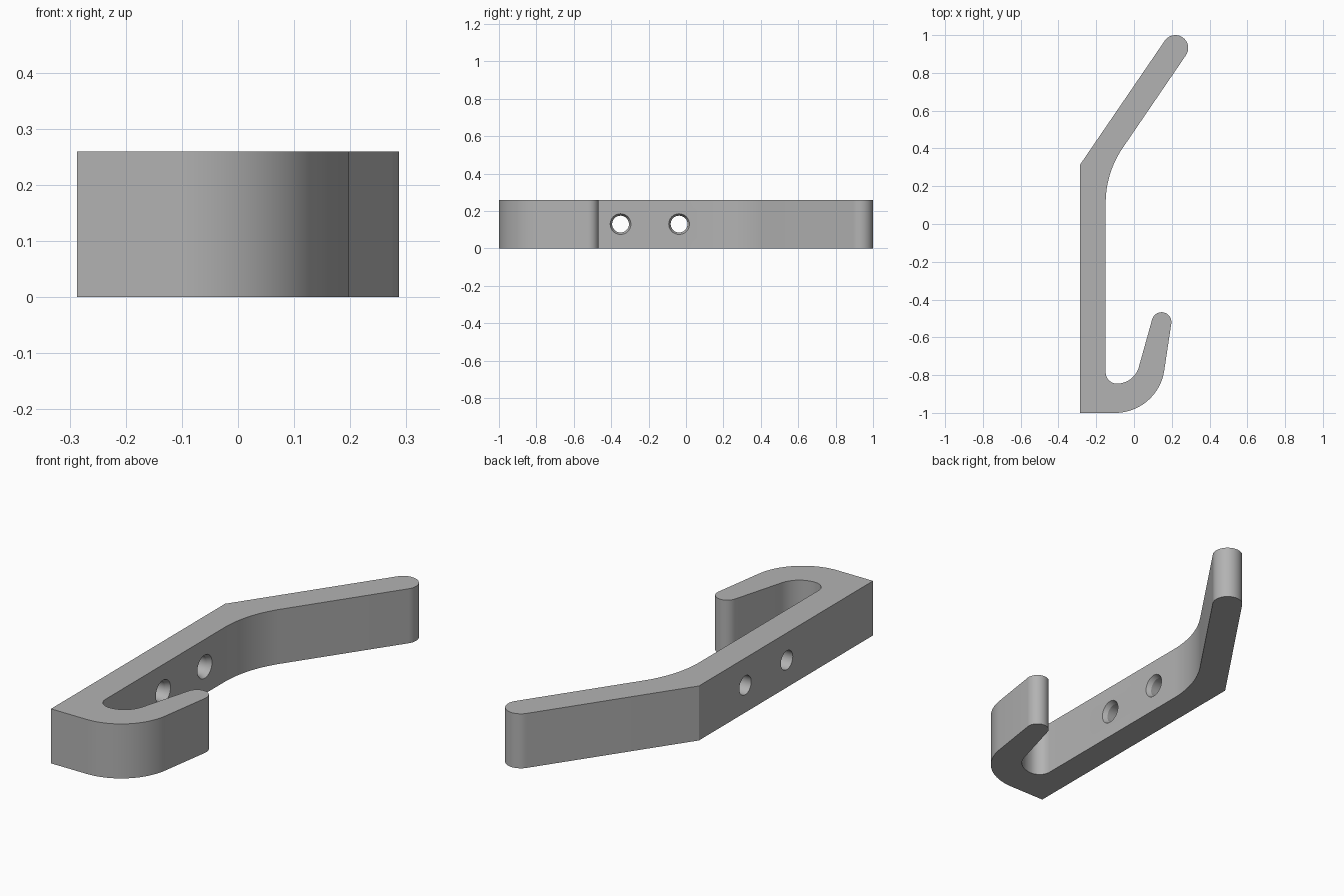
import bpy, bmesh
from math import radians, cos, sin, tau

cube = bpy.data.objects.get("Cube")
if cube:
    bpy.data.objects.remove(cube, do_unlink=True)

HEIGHT = 0.26
BACK = -0.287

metal = bpy.data.materials.new("satin grey")
metal.use_nodes = True
grey = (0.45, 0.45, 0.45, 1)
metal.diffuse_color = grey
metal.node_tree.nodes["Principled BSDF"].inputs["Base Color"].default_value = grey


def arc(cx, cy, r, start, end, steps=20):
    """Points along an arc, angles in degrees."""
    angles = [radians(start + (end - start) * i / steps) for i in range(steps + 1)]
    return [(cx + r * cos(a), cy + r * sin(a)) for a in angles]


def add_object(name, bm):
    bmesh.ops.remove_doubles(bm, verts=bm.verts, dist=0.0001)
    bmesh.ops.recalc_face_normals(bm, faces=bm.faces)
    mesh = bpy.data.meshes.new(name)
    bm.to_mesh(mesh)
    bm.free()
    mesh.materials.append(metal)
    obj = bpy.data.objects.new(name, mesh)
    bpy.context.collection.objects.link(obj)
    return obj


# Hook outline: back corner, lower hook, inner bend, upper arm
outline = [(BACK, -1)]
outline += arc(-0.10, -0.737, 0.263, -90, -8.6)        # hook outside
outline += arc(0.146, -0.519, 0.052, -8.6, 165.3)      # hook tip
outline += arc(-0.09, -0.725, 0.12, -14.7, -90)        # hook inside
outline += arc(-0.09, -0.785, 0.06, -90, -180, 12)     # inside corner
outline += arc(0.37, 0.11, 0.52, 180, 145.7)           # bend to the arm
outline += arc(0.219, 0.932, 0.068, -34.3, 145.7)      # arm tip
outline += [(BACK, 0.312)]

bm = bmesh.new()
base = bm.faces.new([bm.verts.new((x, y, 0)) for x, y in outline])
top = bmesh.ops.extrude_face_region(bm, geom=[base], use_keep_orig=True)
bmesh.ops.translate(bm, vec=(0, 0, HEIGHT),
                    verts=[g for g in top["geom"] if isinstance(g, bmesh.types.BMVert)])
hook = add_object("coat_hook", bm)


# Countersunk screw holes, cut along x
def screw_cutter(y):
    bm = bmesh.new()
    n = 32
    rings = []
    for x, r in [(-0.4, 0.045), (-0.172, 0.045), (-0.149, 0.056), (-0.05, 0.056)]:
        rings.append([bm.verts.new((x, y + r * cos(tau * i / n),
                                    HEIGHT / 2 + r * sin(tau * i / n))) for i in range(n)])
    for a, b in zip(rings, rings[1:]):
        for i in range(n):
            j = (i + 1) % n
            bm.faces.new((a[i], a[j], b[j], b[i]))
    bm.faces.new(rings[0])
    bm.faces.new(rings[-1])
    cutter = add_object("screw_hole_cutter", bm)
    cutter.hide_render = True
    return cutter


bpy.context.view_layer.objects.active = hook
hook.select_set(True)
for y in (-0.35, -0.037):
    cutter = screw_cutter(y)
    mod = hook.modifiers.new("screw hole", "BOOLEAN")
    mod.operation = "DIFFERENCE"
    mod.solver = "EXACT"
    mod.object = cutter
    bpy.ops.object.modifier_apply(modifier=mod.name)
    bpy.data.objects.remove(cutter, do_unlink=True)

bpy.ops.object.shade_smooth_by_angle(angle=radians(25))
